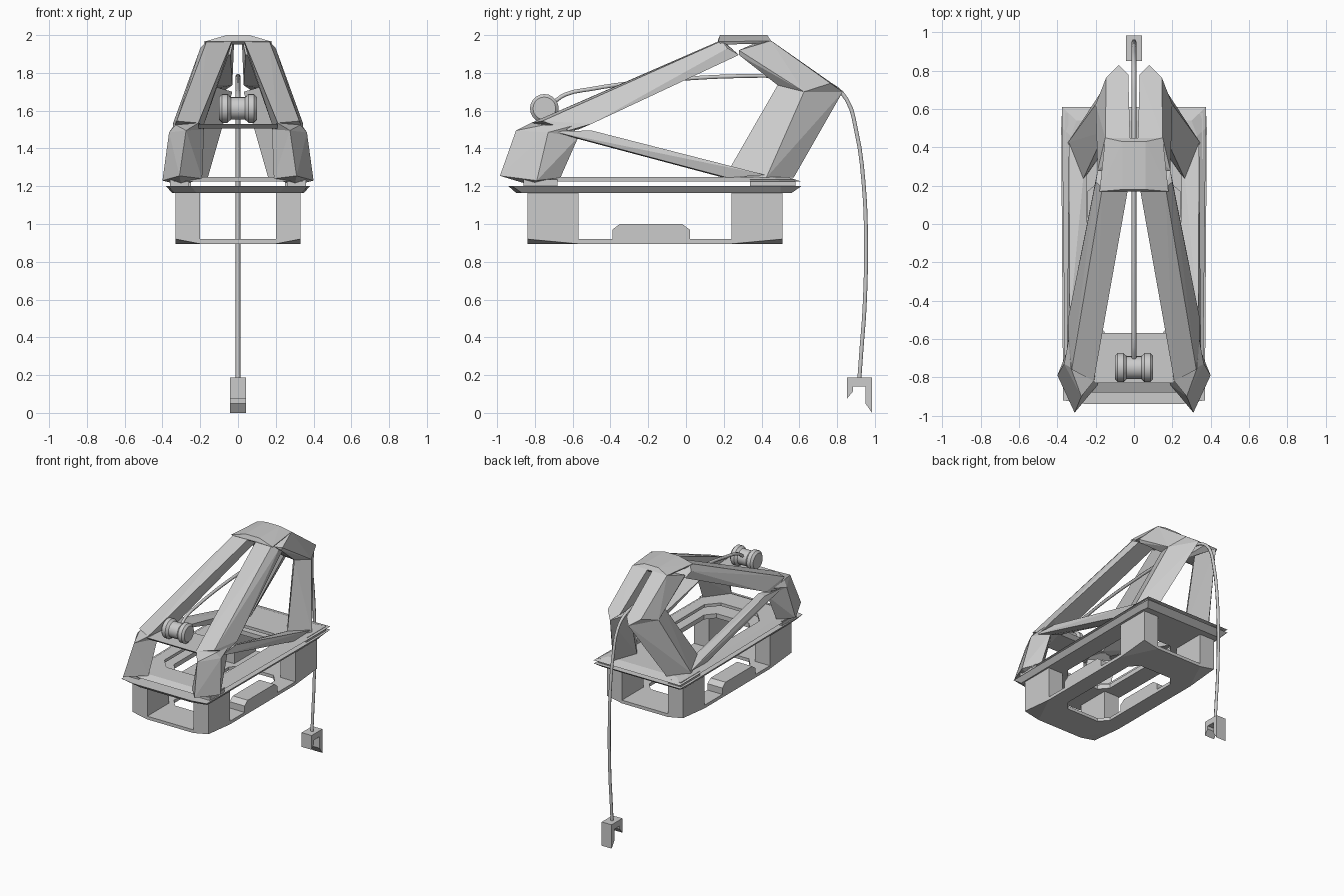
import bpy, bmesh, math
from mathutils import Vector

if "Cube" in bpy.data.objects:
    bpy.data.objects.remove(bpy.data.objects["Cube"])


def finish(bm, name):
    bmesh.ops.recalc_face_normals(bm, faces=bm.faces)
    me = bpy.data.meshes.new(name)
    bm.to_mesh(me)
    bm.free()
    ob = bpy.data.objects.new(name, me)
    bpy.context.collection.objects.link(ob)
    return ob


def hull(name, pts, sides=(1, -1)):
    """Convex faceted solid, repeated on both sides of x = 0."""
    out = bmesh.new()
    for s in sides:
        bm = bmesh.new()
        for x, y, z in pts:
            bm.verts.new((x * s, y, z))
        r = bmesh.ops.convex_hull(bm, input=bm.verts[:])
        junk = {v for v in r["geom_interior"] + r["geom_unused"] if isinstance(v, bmesh.types.BMVert)}
        bmesh.ops.delete(bm, geom=list(junk), context='VERTS')
        bmesh.ops.dissolve_limit(bm, angle_limit=math.radians(2), verts=bm.verts[:], edges=bm.edges[:])
        me = bpy.data.meshes.new("tmp")
        bm.to_mesh(me)
        bm.free()
        out.from_mesh(me)
        bpy.data.meshes.remove(me)
    return finish(out, name)


def box(x0, x1, y0, y1, z0, z1):
    return [(x, y, z) for x in (x0, x1) for y in (y0, y1) for z in (z0, z1)]


def symmetric(half):
    return half + [(-x, y) for x, y in reversed(half)]


def ring(name, outer_top, outer_low, inner, z_top, z_low):
    """Plate with an opening; all half outlines have the same point count."""
    bm = bmesh.new()
    loops = []
    for half, z in ((outer_top, z_top), (outer_low, z_low), (inner, z_low), (inner, z_top)):
        loops.append([bm.verts.new((x, y, z)) for x, y in symmetric(half)])
    n = len(loops[0])
    for k in range(4):
        a, b = loops[k], loops[(k + 1) % 4]
        for i in range(n):
            j = (i + 1) % n
            bm.faces.new((a[i], a[j], b[j], b[i]))
    return finish(bm, name)


# Lower base: bottom ring, corner posts with raised undersides, side blocks
hole = [(.14, -.58), (.2, -.51), (.2, .17), (.14, .24)]
foot = [(.2, -.84), (.33, -.57), (.33, .24), (.2, .51)]
ring("base_ring", foot, foot, hole, .92, .895)
hull("front_post", box(.2, .33, -.84, -.57, .92, 1.18) +
     [(.2, -.84, .895), (.33, -.57, .895), (.2, -.57, .895)])
hull("rear_post", box(.2, .33, .24, .51, .92, 1.18) +
     [(.2, .51, .895), (.33, .24, .895), (.2, .24, .895)])
hull("side_block", box(.2, .33, -.39, .02, .9, .97) + box(.2, .33, -.35, -.02, .97, 1.0))

# Two-layer deck with sharp edges
ring("deck_lower", [(.25, -.94), (.37, -.92), (.38, .5), (.375, .61)],
     [(.22, -.9), (.34, -.87), (.35, .5), (.34, .56)], hole, 1.2, 1.165)
ring("deck_upper", [(.22, -.83), (.32, -.8), (.33, .46), (.3, .54)],
     [(.25, -.88), (.36, -.86), (.375, .5), (.375, .61)],
     [(.16, -.66), (.24, -.57), (.24, .17), (.16, .24)], 1.248, 1.225)
hull("deck_spacer_front", box(.26, .36, -.86, -.68, 1.19, 1.235))
hull("deck_spacer_rear", box(.25, .36, .34, .58, 1.19, 1.235))

# Front legs: diamond section
hull("front_leg", [(.40, -.79, 1.23), (.31, -.985, 1.255), (.19, -.84, 1.24), (.32, -.665, 1.245),
                   (.30, -.82, 1.205),
                   (.365, -.73, 1.485), (.275, -.9, 1.495), (.18, -.74, 1.5), (.31, -.57, 1.46)])
# Front knees joining leg and sloping beam
hull("front_knee", [(.365, -.73, 1.485), (.275, -.9, 1.495), (.18, -.74, 1.5), (.31, -.57, 1.46),
                    (.21, -.82, 1.535), (.33, -.75, 1.525), (.34, -.6, 1.52), (.18, -.6, 1.52)])
# Long sloping beams
hull("front_beam", [(.21, -.82, 1.535), (.325, -.76, 1.545), (.345, -.5, 1.53), (.345, -.62, 1.495),
                    (.19, -.57, 1.50),
                    (.03, .19, 1.975), (.165, .19, 1.97), (.2, .22, 1.93), (.19, .28, 1.895),
                    (.05, .28, 1.895)])
# Side struts down to the deck
hull("side_strut", [(.35, -.7, 1.49), (.335, -.5, 1.495), (.31, -.57, 1.45), (.24, -.56, 1.47),
                    (.34, .42, 1.26), (.33, .22, 1.245), (.25, .2, 1.245), (.25, .4, 1.26)])
# Rear arms and legs
hull("rear_arm", [(.02, .43, 1.985), (.15, .45, 1.97), (.19, .28, 1.92), (.18, .28, 1.895),
                  (.04, .28, 1.895),
                  (.03, .78, 1.74), (.145, .765, 1.745), (.08, .83, 1.70), (.2, .625, 1.70),
                  (.15, .485, 1.735), (.03, .5, 1.735)])
hull("rear_leg", [(.345, .425, 1.245), (.265, .23, 1.245), (.265, .235, 1.3), (.23, .57, 1.245),
                  (.16, .38, 1.245),
                  (.2, .625, 1.70), (.15, .485, 1.735), (.08, .83, 1.70), (.03, .65, 1.70)])
# Top cap
cap = [(.06, .18, 2.0), (.06, .43, 2.0), (.15, .45, 1.97), (.18, .17, 1.965),
       (.14, .44, 1.955), (.17, .19, 1.95), (.04, .17, 1.975)]
hull("top_cap", cap + [(-x, y, z) for x, y, z in cap], sides=(1,))
# Platform between the front knees
platform = [(.21, -.83, 1.53), (.2, -.57, 1.53), (.21, -.8, 1.505), (.2, -.6, 1.505)]
hull("winch_platform", platform + [(-x, y, z) for x, y, z in platform], sides=(1,))

# Winch drum: lathed profile around the x axis
profile = [(-.1, 0), (-.1, .06), (-.085, .076), (-.055, .076), (-.038, .06),
           (.038, .06), (.055, .076), (.085, .076), (.1, .06), (.1, 0)]
bm = bmesh.new()
verts = [bm.verts.new((x, -.75, 1.612 + r)) for x, r in profile]
edges = [bm.edges.new(p) for p in zip(verts, verts[1:])]
bmesh.ops.spin(bm, geom=verts + edges, cent=(0, -.75, 1.612), axis=(1, 0, 0),
               angle=math.tau, steps=20)
bmesh.ops.remove_doubles(bm, verts=bm.verts[:], dist=.0005)
drum = finish(bm, "winch_drum")

# Cable from the drum over the rear arms to the hook
path = [(-.70, 1.645), (-.64, 1.685), (-.5, 1.715), (-.3, 1.745), (0, 1.77), (.25, 1.782),
        (.5, 1.782), (.65, 1.765), (.77, 1.735), (.85, 1.66), (.9, 1.5), (.94, 1.22),
        (.953, .9), (.945, .55), (.93, .35), (.917, .17)]
cu = bpy.data.curves.new("cable", 'CURVE')
cu.dimensions = '3D'
cu.bevel_depth = .012
cu.bevel_resolution = 1
cu.resolution_u = 3
cu.use_fill_caps = True
sp = cu.splines.new('BEZIER')
sp.bezier_points.add(len(path) - 1)
for p, (y, z) in zip(sp.bezier_points, path):
    p.co = (0, y, z)
    p.handle_left_type = p.handle_right_type = 'AUTO'
bpy.context.collection.objects.link(bpy.data.objects.new("cable", cu))

# Hook: forked profile extruded across x
fork = [(.852, .187), (.985, .187), (.985, 0), (.95, .05), (.95, .14), (.885, .14), (.885, .115), (.852, .075)]
bm = bmesh.new()
face = bm.faces.new([bm.verts.new((-.043, y, z)) for y, z in fork])
r = bmesh.ops.extrude_face_region(bm, geom=[face])
bmesh.ops.translate(bm, vec=(.086, 0, 0), verts=[v for v in r["geom"] if isinstance(v, bmesh.types.BMVert)])
finish(bm, "hook")

# Smooth the drum only; the frame stays flat
bpy.ops.object.select_all(action='DESELECT')
drum.select_set(True)
bpy.context.view_layer.objects.active = drum
bpy.ops.object.shade_smooth_by_angle(angle=math.radians(30))
